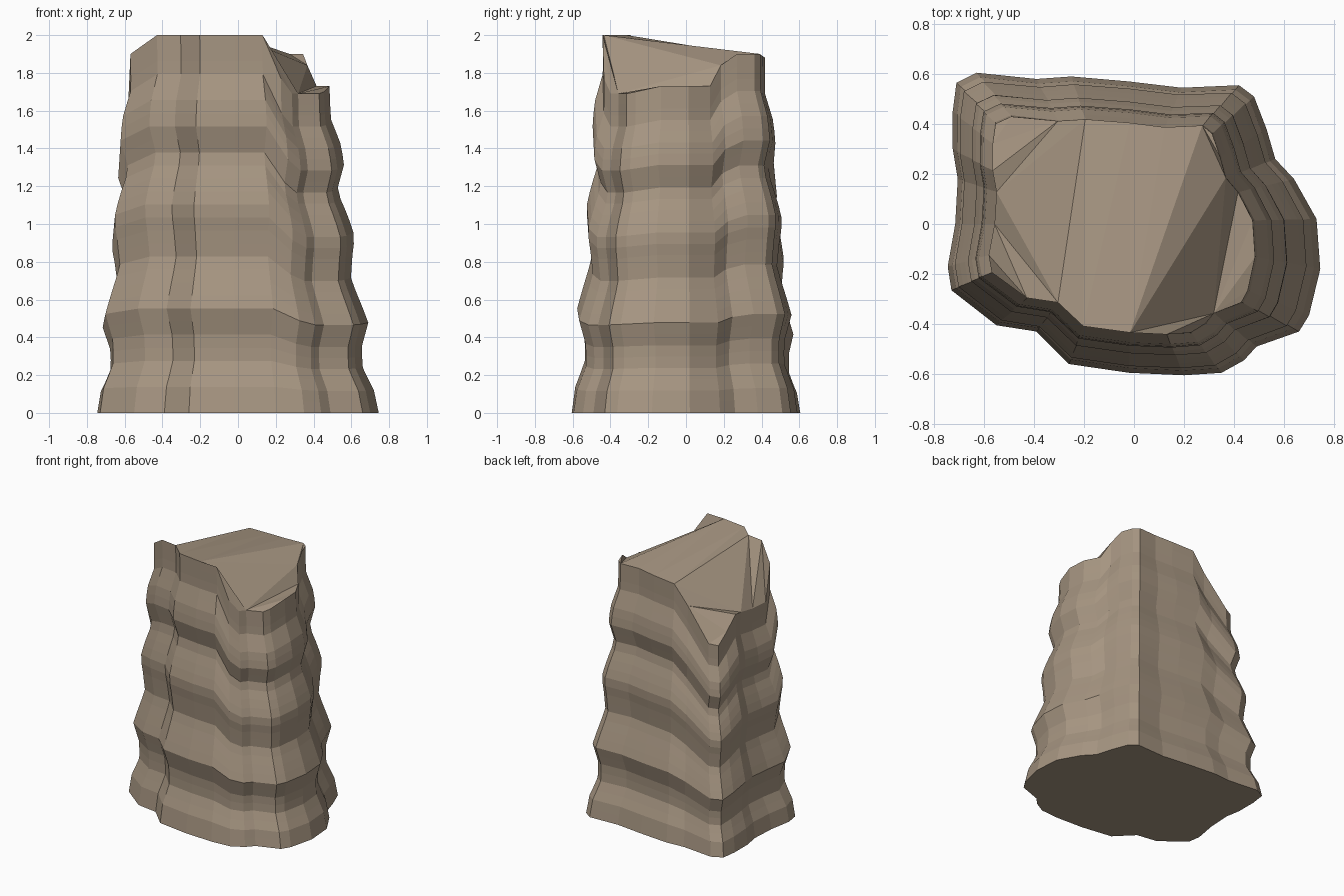
import bpy, bmesh
from mathutils import Vector

if "Cube" in bpy.data.objects:
    bpy.data.objects.remove(bpy.data.objects["Cube"])

# Base outline, counter-clockwise: x, y, height of the broken top above that point
OUTLINE = [
    (.73, .02, 1.73), (.64, .18, 1.73), (.565, .26, 1.84), (.53, .38, 1.9),
    (.48, .51, 1.9), (.42, .555, 1.9), (.19, .545, 1.9), (-.02, .57, 1.89),
    (-.25, .59, 1.88), (-.39, .58, 1.74), (-.63, .605, 1.51), (-.71, .565, 1.5),
    (-.725, .45, 1.58), (-.725, .3, 1.67), (-.705, .18, 1.65), (-.715, 0, 1.63),
    (-.745, -.17, 1.64), (-.73, -.265, 1.9), (-.55, -.405, 2), (-.39, -.43, 2),
    (-.26, -.56, 2), (-.02, -.595, 2), (.2, -.605, 2), (.35, -.595, 1.77),
    (.44, -.545, 1.69), (.49, -.49, 1.69), (.66, -.43, 1.69), (.70, -.365, 1.70),
    (.745, -.18, 1.73)]

# Weathered strata: fraction of height, outward bulge
RIPPLE = [(0, 0), (.07, -.008), (.135, -.05), (.2, -.04), (.277, .018), (.345, -.012),
          (.41, -.042), (.48, -.015), (.54, .014), (.6, -.005), (.68, -.045),
          (.76, .015), (.82, .015), (.9, -.02), (1, 0)]
ROWS = 29


def ripple(t):
    for (t0, r0), (t1, r1) in zip(RIPPLE, RIPPLE[1:]):
        if t <= t1:
            return r0 + (r1 - r0) * (t - t0) / (t1 - t0)
    return 0


def point(x, y, h, t):
    # Taper to the top outline, then push in or out along the strata
    sx = .65 if x > 0 else .78
    sy = .71 if y > 0 else .73
    p = Vector((x * (1 + (sx - 1) * t), y * (1 + (sy - 1) * t), 0))
    p += Vector((x, y, 0)).normalized() * ripple(t)
    p.z = h * t
    return p


# Rock column walls
bm = bmesh.new()
rings = [[bm.verts.new(point(x, y, h, r / ROWS)) for x, y, h in OUTLINE]
         for r in range(ROWS + 1)]
n = len(OUTLINE)
for low, high in zip(rings, rings[1:]):
    for i in range(n):
        j = (i + 1) % n
        bm.faces.new((low[i], low[j], high[j], high[i]))

# Flat underside
bm.faces.new(rings[0][::-1])

# Broken top: left slope, middle ridge, right slope
top = rings[-1]
caps = [bm.faces.new(top[8:21]),
        bm.faces.new(top[5:9] + top[20:22]),
        bm.faces.new(top[21:] + top[:6])]
bmesh.ops.triangulate(bm, faces=caps)
bmesh.ops.recalc_face_normals(bm, faces=bm.faces)

mesh = bpy.data.meshes.new("rock_column")
bm.to_mesh(mesh)
bm.free()
rock = bpy.data.objects.new("rock_column", mesh)
bpy.context.collection.objects.link(rock)

# Sandstone colour
stone = bpy.data.materials.new("sandstone")
stone.diffuse_color = (.38, .30, .22, 1)
stone.use_nodes = True
stone.node_tree.nodes["Principled BSDF"].inputs["Base Color"].default_value = stone.diffuse_color
mesh.materials.append(stone)
